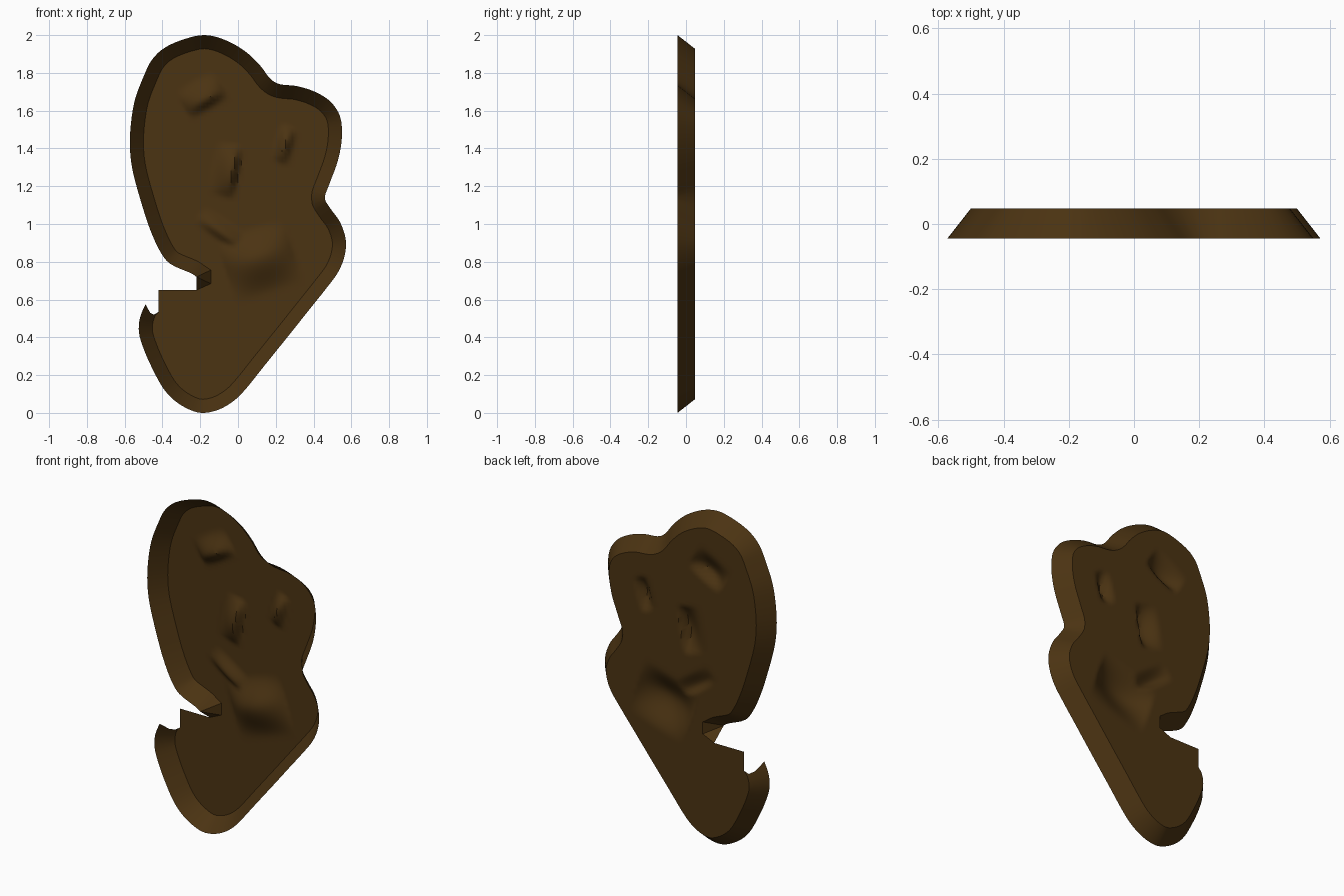
import bpy, math
from mathutils import Vector
from mathutils.geometry import delaunay_2d_cdt, intersect_point_line

if "Cube" in bpy.data.objects:
    bpy.data.objects.remove(bpy.data.objects["Cube"])

RIM_Y, FLOOR_Y, WALL = -0.045, 0.047, 0.072

# Rim outline (x, z), from the notch up over the top and round to the torn lower end
RIM = [(-.22, .72), (-.25, .74), (-.36, .79), (-.415, .86), (-.465, .97), (-.505, 1.09),
       (-.555, 1.27), (-.572, 1.4), (-.567, 1.53), (-.545, 1.66), (-.50, 1.78), (-.455, 1.87),
       (-.385, 1.935), (-.28, 1.98), (-.175, 2.0), (-.07, 1.975), (.037, 1.915), (.116, 1.84),
       (.17, 1.77), (.222, 1.74), (.312, 1.73), (.407, 1.70), (.487, 1.65), (.54, 1.57),
       (.55, 1.46), (.53, 1.34), (.487, 1.22), (.46, 1.14), (.487, 1.085), (.54, 1.01),
       (.57, .92), (.565, .835), (.53, .745), (.46, .65), (.38, .55), (.275, .418),
       (.143, .254), (.037, .122), (-.03, .058), (-.106, .016), (-.185, 0), (-.254, .016),
       (-.333, .063), (-.397, .132), (-.455, .238), (-.497, .333), (-.524, .423),
       (-.519, .503), (-.49, .575)]
# Squared notch cut through the wall
NOTCH = [(-.465, .53), (-.445, .52), (-.42, .535), (-.42, .65), (-.22, .65)]


def smooth_path(pts, steps=4):
    """Catmull-Rom curve through the points."""
    p = [Vector(q) for q in pts]
    p = [p[0]] + p + [p[-1]]
    out = []
    for i in range(1, len(p) - 2):
        a, b, c, d = p[i - 1:i + 3]
        for k in range(steps):
            t = k / steps
            out.append(0.5 * (2 * b + (c - a) * t + (2 * a - 5 * b + 4 * c - d) * t * t
                              + (3 * b - a - 3 * c + d) * t ** 3))
    return out + [p[-1]]


rim = smooth_path(RIM)
outline = rim + [Vector(q) for q in NOTCH]


def rim_distance(p):
    best = 9.0
    for a, b in zip(rim, rim[1:]):
        ab = b - a
        t = max(0, min(1, (p - a).dot(ab) / max(ab.length_squared, 1e-9)))
        best = min(best, (p - a - ab * t).length_squared)
    return math.sqrt(best)


def inside(p):
    hit = False
    for a, b in zip(outline, outline[1:] + outline[:1]):
        if (a.y > p.y) != (b.y > p.y) and p.x < a.x + (b.x - a.x) * (p.y - a.y) / (b.y - a.y):
            hit = not hit
    return hit


# Raised features: centre x, z, steep-side angle, half length, gentle run, steep run, height
BUMPS = [(-.175, 1.66, -60, .12, .12, .06, .05),    # left eye
         (-.03, 1.28, -10, .14, .12, .04, .05),     # nose
         (.25, 1.42, -15, .10, .06, .05, .04),      # right eye
         (.11, .82, -72, .19, .17, .20, .07),       # mouth
         (-.08, .95, -125, .16, .08, .05, .03)]     # mouth corner


def bump_height(p):
    h = 0
    for x, z, ang, half, gentle, steep, top in BUMPS:
        d = Vector((math.cos(math.radians(ang)), math.sin(math.radians(ang))))
        r = p - Vector((x, z))
        v, u = r.dot(d), r.x * d.y - r.y * d.x
        t = max(0, 1 - abs(v) / (steep if v > 0 else gentle))
        h = max(h, top * max(0, 1 - (u / half) ** 2) * t * t * (3 - 2 * t))
    return h


# Sheet points: outline, foot of the wall, then a fine grid over the floor
points = list(outline)
for i in range(1, len(rim) - 1):
    t = (rim[i + 1] - rim[i - 1]).normalized()
    q = rim[i] + Vector((t.y, -t.x)) * WALL
    if rim_distance(q) > WALL - 0.002 and inside(q):
        points.append(q)
STEP = 0.018
for i in range(-32, 33):
    for j in range(1, 112):
        q = Vector((i * STEP, j * STEP))
        if inside(q) and rim_distance(q) > WALL + 0.012:
            points.append(q)

res = delaunay_2d_cdt(points, [], [list(range(len(outline)))], 1, 1e-6)
verts = []
for p in res[0]:
    wall = min(1, rim_distance(p) / (WALL - 0.002))
    y = RIM_Y + (FLOOR_Y - RIM_Y) * wall - bump_height(p)
    verts.append((p.x, max(RIM_Y, y), p.y))

mesh = bpy.data.meshes.new("face_tray")
mesh.from_pydata(verts, [], [list(f) for f in res[2]])
mesh.update()
tray = bpy.data.objects.new("face_tray", mesh)
bpy.context.collection.objects.link(tray)

# Dark brown all over
brown = bpy.data.materials.new("dark_brown")
brown.diffuse_color = (0.07, 0.033, 0.006, 1)
brown.use_nodes = True
brown.node_tree.nodes["Principled BSDF"].inputs["Base Color"].default_value = brown.diffuse_color
mesh.materials.append(brown)

bpy.context.view_layer.objects.active = tray
tray.select_set(True)
bpy.ops.object.shade_smooth_by_angle(angle=math.radians(40))
